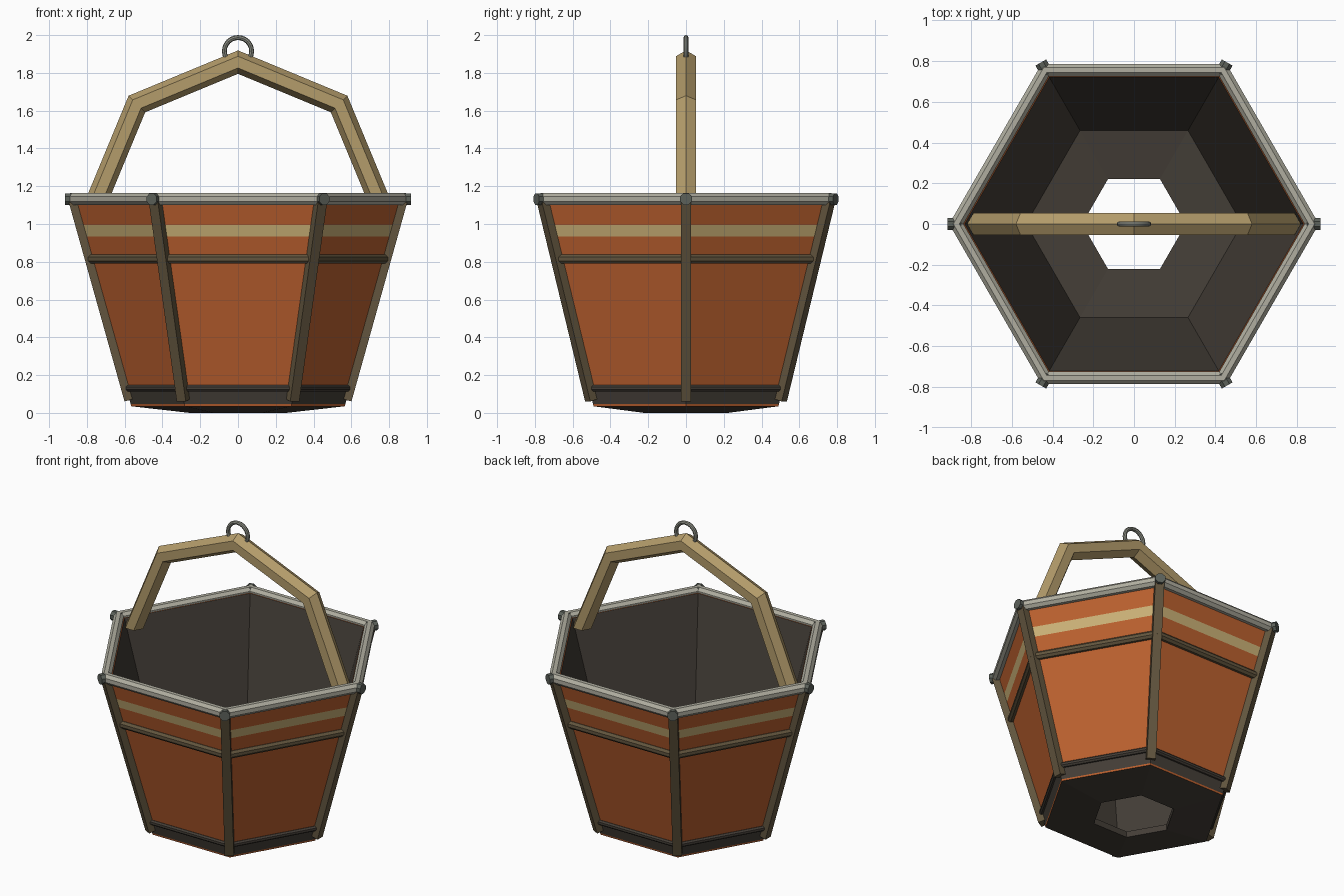
import bpy, bmesh, math
from mathutils import Vector

if "Cube" in bpy.data.objects:
    bpy.data.objects.remove(bpy.data.objects["Cube"])


def material(name, r, g, b):
    lin = lambda c: ((c / 255 + 0.055) / 1.055) ** 2.4
    m = bpy.data.materials.new(name)
    m.diffuse_color = (lin(r), lin(g), lin(b), 1)
    m.use_nodes = True
    m.node_tree.nodes["Principled BSDF"].inputs["Base Color"].default_value = m.diffuse_color
    return m


ORANGE = material("orange paint", 188, 97, 47)
CREAM = material("cream stripe", 205, 179, 120)
DARK = material("dark lining", 68, 62, 55)
BROWN = material("brown trim", 98, 85, 62)
WOOD = material("pale wood", 180, 156, 107)
RIM = material("pale grey rim", 176, 174, 160)
METAL = material("ring metal", 138, 140, 130)
KNOB = material("dark grey cap", 92, 97, 90)
SIDES = 6


def loft(name, rings, mats, face_mats=None, closed_rings=False, caps=False):
    """Join equal vertex rings with quads; face_mats gives a material per position in the ring."""
    bm = bmesh.new()
    vs = [[bm.verts.new(p) for p in ring] for ring in rings]
    n, k = len(rings), len(rings[0])
    for i in range(n if closed_rings else n - 1):
        a, b = vs[i], vs[(i + 1) % n]
        for j in range(k):
            f = bm.faces.new((a[j], a[(j + 1) % k], b[(j + 1) % k], b[j]))
            f.material_index = face_mats[j] if face_mats else 0
    if caps:
        bm.faces.new(vs[0])
        bm.faces.new(vs[-1])
    bmesh.ops.recalc_face_normals(bm, faces=bm.faces)
    me = bpy.data.meshes.new(name)
    bm.to_mesh(me)
    bm.free()
    for m in mats:
        me.materials.append(m)
    ob = bpy.data.objects.new(name, me)
    bpy.context.collection.objects.link(ob)
    return ob


def hex_sweep(name, profile, mats, face_mats=None):
    """Sweep a closed (radius, z) profile around the six corners."""
    rings = []
    for i in range(SIDES):
        a = i * math.tau / SIDES
        rings.append([(r * math.cos(a), r * math.sin(a), z) for r, z in profile])
    return loft(name, rings, mats, face_mats, closed_rings=True)


def wall_r(z):
    return 0.565 + 0.28 * (z - 0.035)


def hoop(name, z, rad, mat):
    # radius across corners is stretched so the tube is round across each side
    s = 1 / math.cos(math.pi / SIDES)
    prof = []
    for i in range(8):
        a = (i + 0.5) * math.tau / 8
        prof.append((wall_r(z) + rad * s * math.cos(a), z + rad * 1.06 * math.sin(a)))
    return hex_sweep(name, prof, [mat])


def bar(name, p, q, side, rad, n, mat, turn=0.0):
    """Straight n-sided bar from p to q."""
    p, q, side = Vector(p), Vector(q), Vector(side)
    up = (q - p).normalized().cross(side)
    rings = []
    for c in (p, q):
        rings.append([c + rad * (math.cos(t) * side + math.sin(t) * up)
                      for t in (turn + i * math.tau / n for i in range(n))])
    return loft(name, rings, [mat], caps=True)


# Bucket shell with painted bands, lining and an open hole in the floor
outer = [(0.255, 0.0)] + [(wall_r(z), z) for z in (0.035, 0.046, 0.13, 0.935, 0.995, 1.135)]
inner = [(wall_r(1.135) - 0.041, 1.135), (0.53, 0.07), (0.255, 0.04)]
hex_sweep("bucket_shell", outer + inner, [ORANGE, CREAM, DARK],
          [2, 0, 2, 0, 1, 0, 0, 2, 2, 2])

# Hoops and rim
hoop("bottom_hoop", 0.13, 0.017, DARK)
hoop("middle_hoop", 0.815, 0.025, BROWN)
hoop("top_rim", 1.132, 0.033, RIM)

# Corner ribs and their caps
for i in range(SIDES):
    a = i * math.tau / SIDES
    out = Vector((math.cos(a), math.sin(a), 0))
    side = Vector((-math.sin(a), math.cos(a), 0))
    up = Vector((0, 0, 1))
    bar(f"corner_rib_{i + 1}", out * wall_r(0.068) + up * 0.068,
        out * wall_r(1.12) + up * 1.12, side, 0.039, 4, BROWN, math.pi / 4)
    bar(f"corner_cap_{i + 1}", out * 0.85 + up * 1.132, out * 0.915 + up * 1.132,
        side, 0.033, 8, KNOB, math.pi / 8)

# Arched handle: six-sided section along half an octagon
arc_z, arc_r, sec = 1.10, 0.757, 0.062
rings = []
for i in range(5):
    a = i * math.pi / 4
    out = Vector((math.cos(a), 0, math.sin(a)))
    ring = []
    for j in range(6):
        t = j * math.tau / 6
        d = arc_r + sec * math.cos(t)
        ring.append(out * d + Vector((0, sec * math.sin(t), arc_z)))
    rings.append(ring)
loft("handle", rings, [WOOD], caps=True)

# Hanging ring
bpy.ops.mesh.primitive_torus_add(major_radius=0.072, minor_radius=0.013, major_segments=24,
                                 minor_segments=8, location=(0, 0, 1.915),
                                 rotation=(math.pi / 2, 0, 0))
ring_ob = bpy.context.object
ring_ob.name = "hanging_ring"
ring_ob.data.materials.append(METAL)
bpy.ops.object.shade_smooth_by_angle()
